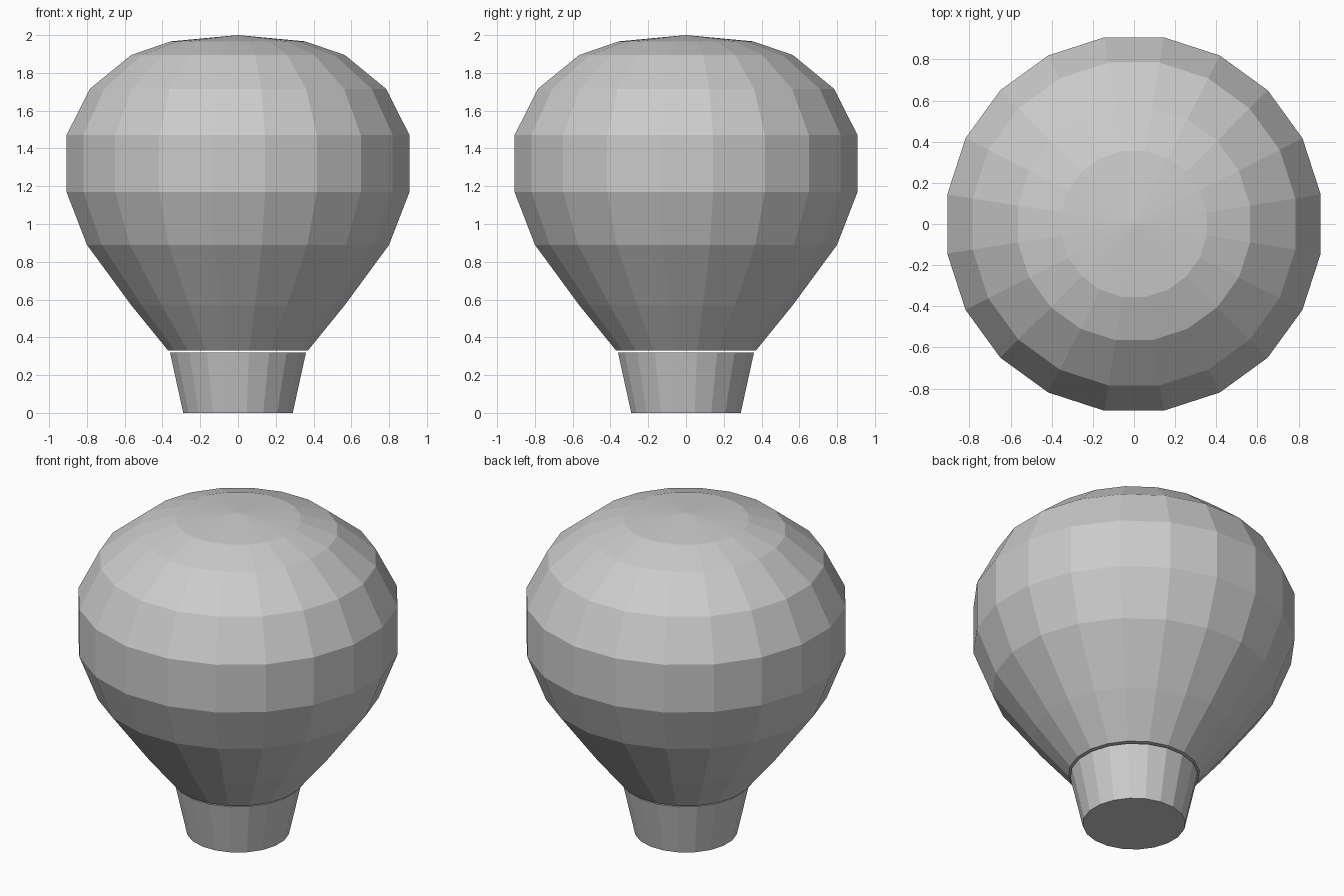
import bpy
import bmesh
from math import cos, sin, pi

SIDES = 20

cube = bpy.data.objects.get("Cube")
if cube:
    bpy.data.objects.remove(cube, do_unlink=True)

grey = bpy.data.materials.new("plain grey")
grey.use_nodes = True
colour = (0.6, 0.6, 0.6, 1)
grey.diffuse_color = colour
grey.node_tree.nodes["Principled BSDF"].inputs["Base Color"].default_value = colour


def lathe(name, profile):
    """Spin (half width, height) points into a closed, flat-faced solid."""
    bm = bmesh.new()
    rings = []
    for width, z in profile:
        if width == 0:
            rings.append([bm.verts.new((0, 0, z))] * SIDES)
            continue
        r = width / cos(pi / SIDES)
        angles = [(i + 0.5) * 2 * pi / SIDES for i in range(SIDES)]
        rings.append([bm.verts.new((r * cos(a), r * sin(a), z)) for a in angles])
    for low, high in zip(rings, rings[1:]):
        for i in range(SIDES):
            j = (i + 1) % SIDES
            corners = dict.fromkeys((low[i], low[j], high[j], high[i]))
            bm.faces.new(list(corners))
    # Close the open ends
    for ring in (rings[0], rings[-1]):
        if ring[0] is not ring[1]:
            bm.faces.new(ring)
    bmesh.ops.recalc_face_normals(bm, faces=bm.faces)
    mesh = bpy.data.meshes.new(name)
    bm.to_mesh(mesh)
    bm.free()
    mesh.materials.append(grey)
    obj = bpy.data.objects.new(name, mesh)
    bpy.context.collection.objects.link(obj)
    return obj


# Tapered basket, with a thin gap below the envelope
lathe("basket", [(0.29, 0), (0.36, 0.32)])

# Balloon envelope
lathe("envelope", [
    (0.37, 0.33), (0.565, 0.57), (0.80, 0.89), (0.908, 1.17), (0.908, 1.47),
    (0.785, 1.715), (0.565, 1.895), (0.355, 1.967), (0, 2.0),
])
